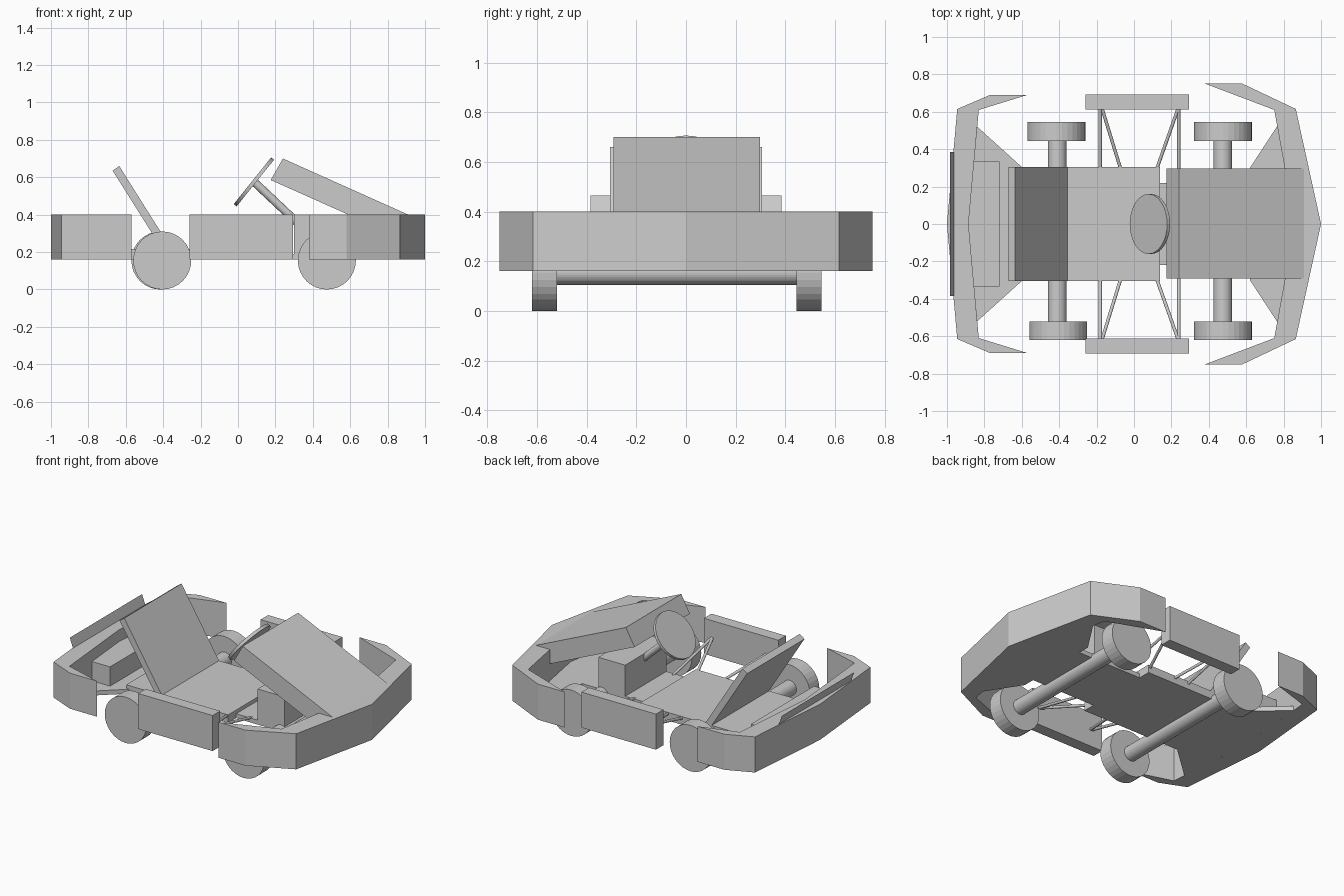
import bpy, bmesh, math
from mathutils import Vector

if "Cube" in bpy.data.objects:
    bpy.data.objects.remove(bpy.data.objects["Cube"])


def prism(name, pts, lo, hi, axis='Z'):
    """Extrude a 2D outline: axis Z takes (x, y) points, axis Y takes (x, z) points."""
    bm = bmesh.new()
    place = (lambda p, t: (p[0], p[1], t)) if axis == 'Z' else (lambda p, t: (p[0], t, p[1]))
    face = bm.faces.new([bm.verts.new(place(p, lo)) for p in pts])
    out = bmesh.ops.extrude_face_region(bm, geom=[face])
    move = Vector(place((0, 0), hi - lo))
    bmesh.ops.translate(bm, verts=[v for v in out['geom'] if isinstance(v, bmesh.types.BMVert)], vec=move)
    bmesh.ops.recalc_face_normals(bm, faces=bm.faces)
    return finish(name, bm)


def finish(name, bm):
    mesh = bpy.data.meshes.new(name)
    bm.to_mesh(mesh)
    bm.free()
    ob = bpy.data.objects.new(name, mesh)
    bpy.context.collection.objects.link(ob)
    return ob


def box(name, x0, x1, y0, y1, z0, z1):
    return prism(name, [(x0, y0), (x1, y0), (x1, y1), (x0, y1)], z0, z1)


def rod(name, a, b, radius, sides=32):
    a, b = Vector(a), Vector(b)
    bm = bmesh.new()
    bmesh.ops.create_cone(bm, cap_ends=True, segments=sides, radius1=radius,
                          radius2=radius, depth=(b - a).length)
    ob = finish(name, bm)
    ob.location = (a + b) / 2
    ob.rotation_euler = (b - a).to_track_quat('Z', 'Y').to_euler()
    return ob


def mirrored(half):
    """Outline points with y > 0 plus their reflection, in loop order."""
    return half + [(x, -y) for x, y in reversed(half) if y > 0]


def bumper(name, outer, inner):
    """C-shaped band: outer and inner run from the tip to the centre line."""
    out = outer + [(x, -y) for x, y in reversed(outer[:-1])]
    inn = [(x, -y) for x, y in inner[:-1]] + inner[::-1]
    return prism(name, out + inn, 0.16, 0.40)


# Bumpers
bumper("front_bumper", [(0.38, 0.75), (0.58, 0.75), (0.865, 0.615), (1.0, 0)],
       [(0.75, 0.61), (0.86, 0)])
bumper("rear_bumper", [(-0.57, 0.69), (-0.77, 0.69), (-0.945, 0.615), (-1.0, 0)],
       [(-0.83, 0.61), (-0.885, 0)])

# Floor plates
box("seat_floor", -0.62, 0.14, -0.305, 0.305, 0.16, 0.215)
box("foot_floor", 0.14, 0.63, -0.22, 0.22, 0.16, 0.19)
prism("front_tray", mirrored([(0.86, 0), (0.77, 0.53), (0.62, 0.30)]), 0.16, 0.19)
prism("rear_tray", mirrored([(-0.885, 0), (-0.838, 0.52), (-0.60, 0.305)]), 0.16, 0.19)

# Seat back and rear boxes
prism("seat_back", [(-0.67, 0.635), (-0.635, 0.66), (-0.355, 0.215), (-0.39, 0.19)],
      -0.305, 0.305, 'Y')
box("rear_box", -0.885, -0.72, -0.335, 0.335, 0.19, 0.32)

# Thin flap on the rear bumper
bm = bmesh.new()
bm.faces.new([bm.verts.new(c) for c in [(-0.96, -0.385, 0.395), (-0.96, 0.385, 0.395),
                                        (-0.985, 0.385, 0.465), (-0.985, -0.385, 0.465)]])
finish("rear_flap", bm)

# Front fairing and steering support
prism("front_fairing", [(0.175, 0.585), (0.24, 0.70), (0.91, 0.40), (0.852, 0.283)],
      -0.292, 0.298, 'Y')
box("steering_box", 0.30, 0.50, -0.22, 0.22, 0.19, 0.40)

# Steering wheel and column
centre, axis = Vector((0.085, 0, 0.575)), Vector((0.78, 0, -0.625))
rod("steering_wheel", centre - axis * 0.01, centre + axis * 0.01, 0.16)
rod("steering_column", centre + axis * 0.01, (0.32, 0, 0.355), 0.022, 24)

# Wheels and axles
for label, x in (("rear", -0.41), ("front", 0.475)):
    rod(label + "_axle", (x, -0.53, 0.155), (x, 0.46, 0.155), 0.05)
    shift = 0.005 if label == "rear" else 0
    rod(label + "_wheel_right", (x + shift, -0.62, 0.155), (x + shift, -0.52, 0.155), 0.155)
    rod(label + "_wheel_left", (x - shift, 0.445, 0.155), (x - shift, 0.545, 0.155), 0.155)

# Side pods with their struts
for label, s in (("right", -1), ("left", 1)):
    box(label + "_side_pod", -0.26, 0.295, *sorted((s * 0.612, s * 0.692)), 0.16, 0.40)
    for i, (xa, xb, yb, zb) in enumerate([(-0.18, -0.18, 0.29, 0.20), (-0.17, -0.07, 0.29, 0.20),
                                          (0.24, 0.24, 0.20, 0.185), (0.235, 0.12, 0.29, 0.20)]):
        rod(f"{label}_strut_{i + 1}", (xa, s * 0.615, 0.28), (xb, s * yb, zb), 0.009, 12)
